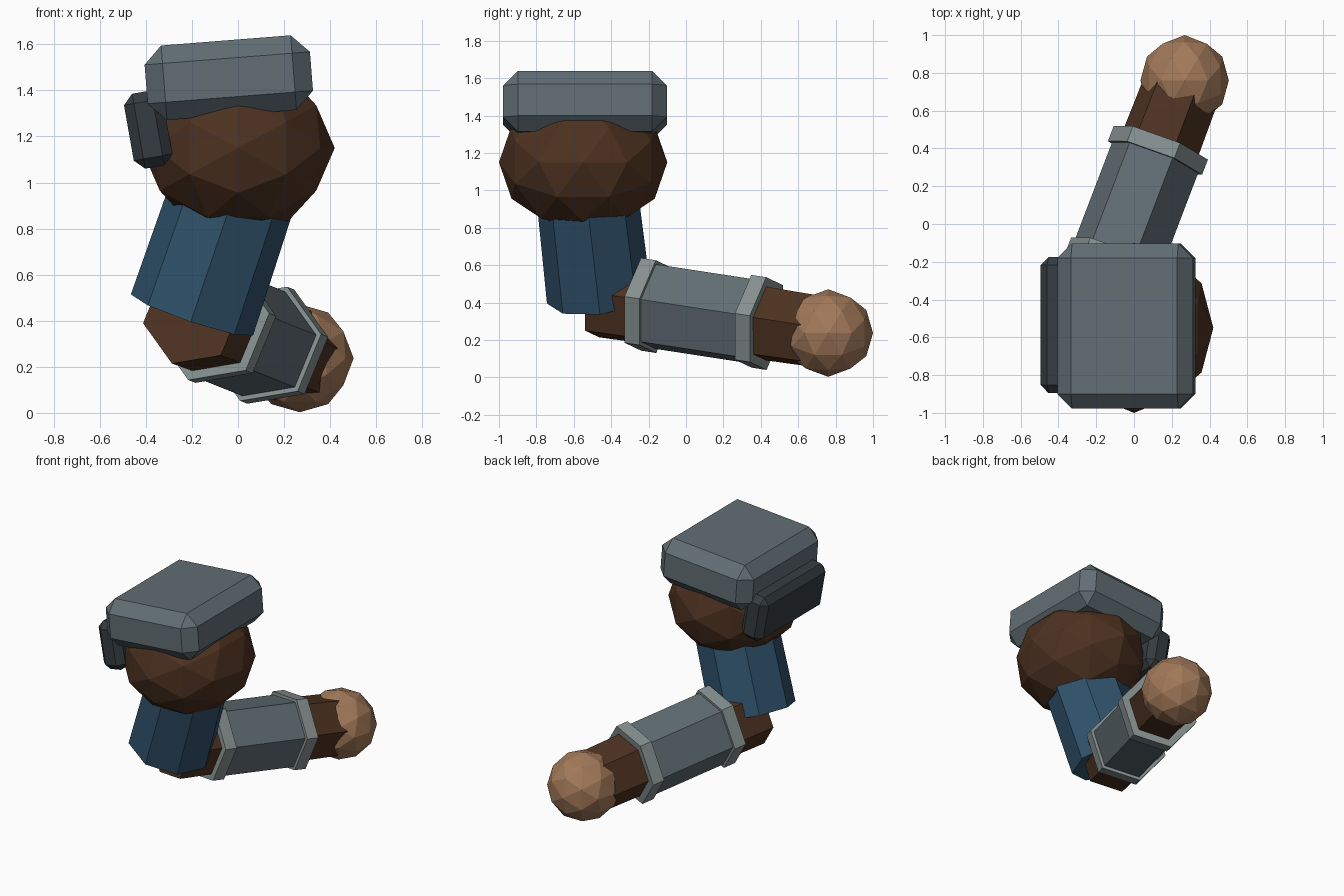
import bpy, bmesh
from math import radians
from mathutils import Vector, Matrix

if "Cube" in bpy.data.objects:
    bpy.data.objects.remove(bpy.data.objects["Cube"])


def material(name, rgb):
    m = bpy.data.materials.new(name)
    m.diffuse_color = (*rgb, 1)
    m.use_nodes = True
    m.node_tree.nodes["Principled BSDF"].inputs["Base Color"].default_value = m.diffuse_color
    return m


LEATHER = material("dark_brown", (0.075, 0.032, 0.015))
SKIN = material("tan", (0.36, 0.19, 0.10))
CLOTH = material("blue", (0.03, 0.085, 0.15))
STEEL = material("steel", (0.12, 0.155, 0.175))
TRIM = material("light_steel", (0.24, 0.28, 0.28))
DARK = material("dark_steel", (0.035, 0.045, 0.052))


def finish(name, bm, mat):
    bmesh.ops.recalc_face_normals(bm, faces=bm.faces)
    mesh = bpy.data.meshes.new(name)
    bm.to_mesh(mesh)
    bm.free()
    mesh.materials.append(mat)
    ob = bpy.data.objects.new(name, mesh)
    bpy.context.collection.objects.link(ob)
    return ob


def ball(name, centre, radii, mat):
    """80-sided ball, turned so that vertices lie on all three axes."""
    bpy.ops.mesh.primitive_ico_sphere_add(subdivisions=2, radius=1)
    ob = bpy.context.object
    ob.name = ob.data.name = name
    ob.data.transform(Matrix.Translation(centre) @ Matrix.Diagonal((*radii, 1))
                      @ Matrix.Rotation(radians(-31.717), 4, 'Y'))
    ob.data.materials.append(mat)


def tube(name, a, b, r1, r2, sides, mat):
    """Prism from point a to point b."""
    a, b = Vector(a), Vector(b)
    d = b - a
    bm = bmesh.new()
    bmesh.ops.create_cone(bm, cap_ends=True, segments=sides,
                          radius1=r1, radius2=r2, depth=d.length)
    turn = Vector((0, 0, 1)).rotation_difference(d).to_matrix().to_4x4()
    bm.transform(Matrix.Translation((a + b) / 2) @ turn)
    finish(name, bm, mat)


def plate(name, centre, size, tilt, chamfer, mat):
    """Chamfered box tilted about the y axis."""
    bm = bmesh.new()
    bmesh.ops.create_cube(bm, size=1, matrix=Matrix.Diagonal((*size, 1)))
    bmesh.ops.bevel(bm, geom=bm.edges[:], offset=chamfer, segments=1,
                    affect='EDGES', profile=0.5)
    bm.transform(Matrix.Translation(centre) @ Matrix.Rotation(radians(tilt), 4, 'Y'))
    finish(name, bm, mat)


# Shoulder with its armour
ball("shoulder", (0, -0.55, 1.15), (0.42, 0.45, 0.37), LEATHER)
plate("shoulder_plate", (-0.04, -0.54, 1.455), (0.72, 0.875, 0.325), -4.5, 0.078, STEEL)
plate("side_plate", (-0.39, -0.535, 1.23), (0.17, 0.72, 0.33), -10, 0.043, DARK)

# Upper arm
elbow = Vector((-0.2, -0.465, 0.425))
wrist = Vector((0.268, 0.76, 0.237))
tube("upper_arm", elbow, (0.035, -0.545, 1.12), 0.28, 0.27, 8, CLOTH)

# Forearm, sleeve guard and its two rims, placed along the arm by y
def along(y):
    return elbow.lerp(wrist, (y - elbow.y) / (wrist.y - elbow.y))


tube("forearm", elbow, wrist, 0.228, 0.208, 6, LEATHER)
tube("forearm_guard", along(-0.2), along(0.39), 0.245, 0.245, 6, STEEL)
for name, y in (("elbow_rim", -0.2), ("wrist_rim", 0.39)):
    tube(name, along(y - 0.04), along(y + 0.04), 0.268, 0.268, 6, TRIM)

# Hand
ball("hand", wrist, (0.234, 0.24, 0.234), SKIN)
